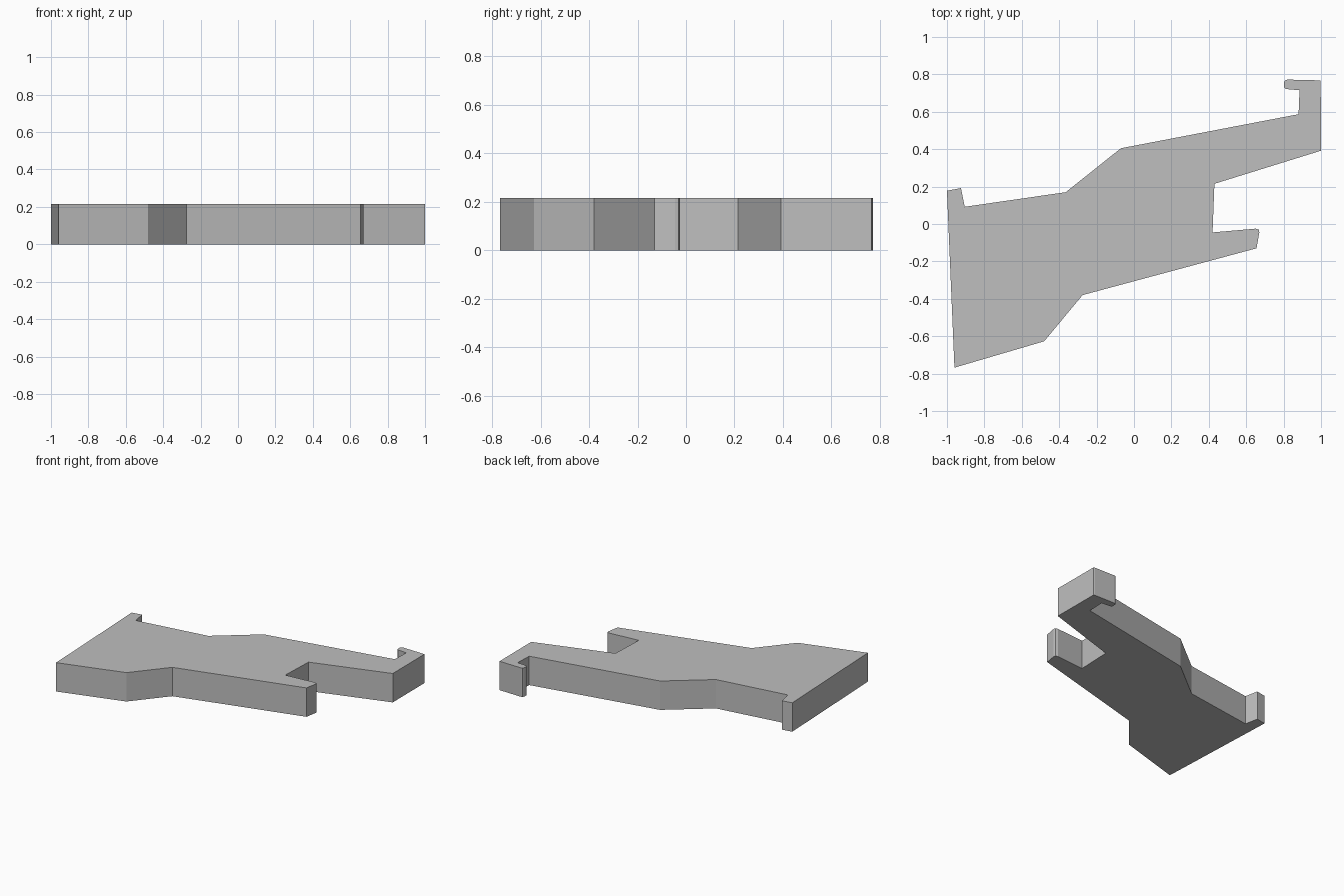
import bpy
import bmesh

HEIGHT = 0.215

old = bpy.data.objects.get("Cube")
if old:
    bpy.data.objects.remove(old, do_unlink=True)

grey = bpy.data.materials.new("light grey")
grey.use_nodes = True
colour = (0.52, 0.52, 0.52, 1)
grey.diffuse_color = colour
grey.node_tree.nodes["Principled BSDF"].inputs["Base Color"].default_value = colour

# Counter-clockwise outline of the bracket, seen from above
outline = [
    (-0.96, -0.768), (-0.48, -0.627), (-0.275, -0.38),        # front edge of the wide end
    (0.655, -0.13), (0.67, -0.045), (0.667, -0.03), (0.65, -0.025),  # short prong
    (0.42, -0.045), (0.43, 0.215),                            # slot between prongs
    (1.0, 0.392), (0.998, 0.766), (0.99, 0.768),              # long prong
    (0.82, 0.772), (0.807, 0.768), (0.802, 0.755),            # rounded hook tip
    (0.802, 0.73), (0.81, 0.722), (0.885, 0.715), (0.88, 0.587),  # inside of the hook
    (-0.07, 0.405), (-0.365, 0.17), (-0.905, 0.092),          # back edge
    (-0.925, 0.192), (-1.0, 0.178),                           # small catch
]

# Flat plate raised from the outline
bm = bmesh.new()
base = bm.faces.new([bm.verts.new((x, y, 0)) for x, y in outline])
raised = bmesh.ops.extrude_face_region(bm, geom=[base])
top = [v for v in raised["geom"] if isinstance(v, bmesh.types.BMVert)]
bmesh.ops.translate(bm, verts=top, vec=(0, 0, HEIGHT))
if not any(f.normal.z < -0.9 for f in bm.faces) and not base.is_valid:
    bm.faces.new([v for v in bm.verts if v.co.z < HEIGHT / 2])
bmesh.ops.recalc_face_normals(bm, faces=bm.faces)

mesh = bpy.data.meshes.new("hooked_bracket")
bm.to_mesh(mesh)
bm.free()
mesh.materials.append(grey)
bracket = bpy.data.objects.new("hooked_bracket", mesh)
bpy.context.collection.objects.link(bracket)
